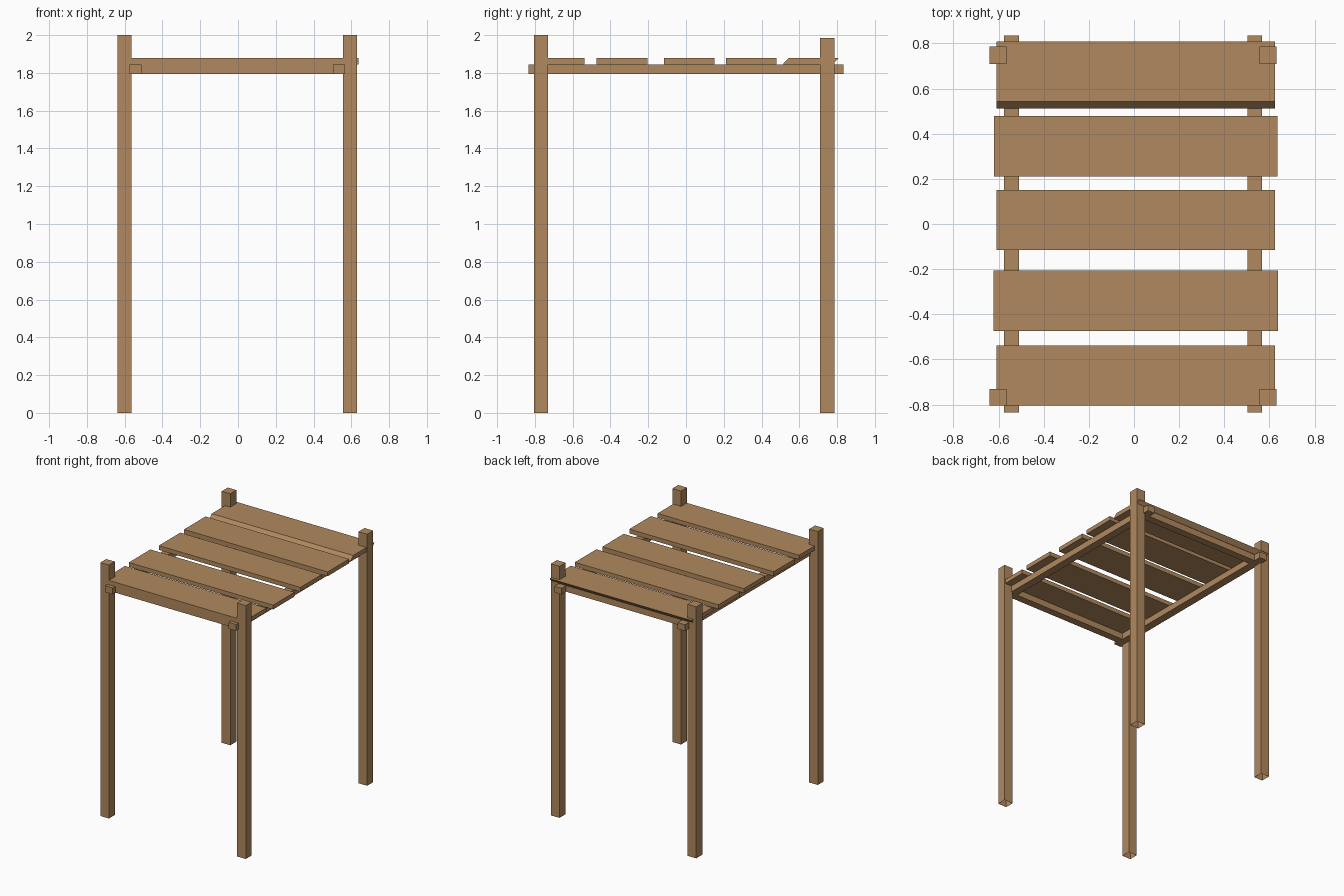
import bpy, bmesh

if "Cube" in bpy.data.objects:
    bpy.data.objects.remove(bpy.data.objects["Cube"])

wood = bpy.data.materials.new("warm wood")
wood.diffuse_color = (0.434, 0.25, 0.112, 1)
wood.use_nodes = True
wood.node_tree.nodes["Principled BSDF"].inputs["Base Color"].default_value = wood.diffuse_color


def box(name, x, y, z, shear=0.0, open_bottom=False):
    """Box from (min, max) ranges; shear slides the top face along y."""
    bm = bmesh.new()
    bmesh.ops.create_cube(bm, size=1)
    for v in bm.verts:
        top = v.co.z > 0
        v.co = (x[v.co.x > 0], y[v.co.y > 0] + (shear if top else 0), z[top])
    bm.normal_update()
    if open_bottom:
        low = [f for f in bm.faces if f.normal.z < -0.9]
        bmesh.ops.delete(bm, geom=low, context='FACES_ONLY')
    me = bpy.data.meshes.new(name)
    bm.to_mesh(me)
    bm.free()
    me.materials.append(wood)
    ob = bpy.data.objects.new(name, me)
    bpy.context.collection.objects.link(ob)
    return ob


# Corner posts, front pair slightly taller
for side, x in (("left", (-0.639, -0.564)), ("right", (0.555, 0.631))):
    box(f"front_{side}_post", x, (-0.804, -0.731), (0, 2.0), open_bottom=True)
    box(f"back_{side}_post", x, (0.709, 0.785), (0, 1.985), open_bottom=True)

# Side rails and the cross beams between them
rail_z = (1.795, 1.845)
box("left_rail", (-0.575, -0.51), (-0.834, 0.834), rail_z)
box("right_rail", (0.503, 0.566), (-0.834, 0.834), rail_z)
box("front_beam", (-0.51, 0.503), (-0.80, -0.74), rail_z)
box("back_beam", (-0.51, 0.503), (0.715, 0.775), rail_z)

# Roof slats, the rear one has slanted long edges
slats = [
    ((-0.61, 0.625), (-0.804, -0.538), 0),
    ((-0.622, 0.638), (-0.473, -0.205), 0),
    ((-0.61, 0.625), (-0.116, 0.151), 0),
    ((-0.619, 0.635), (0.211, 0.479), 0),
    ((-0.61, 0.625), (0.512, 0.777), 0.031),
]
for i, (x, y, shear) in enumerate(slats):
    box(f"roof_slat_{i + 1}", x, y, (1.845, 1.879), shear)
